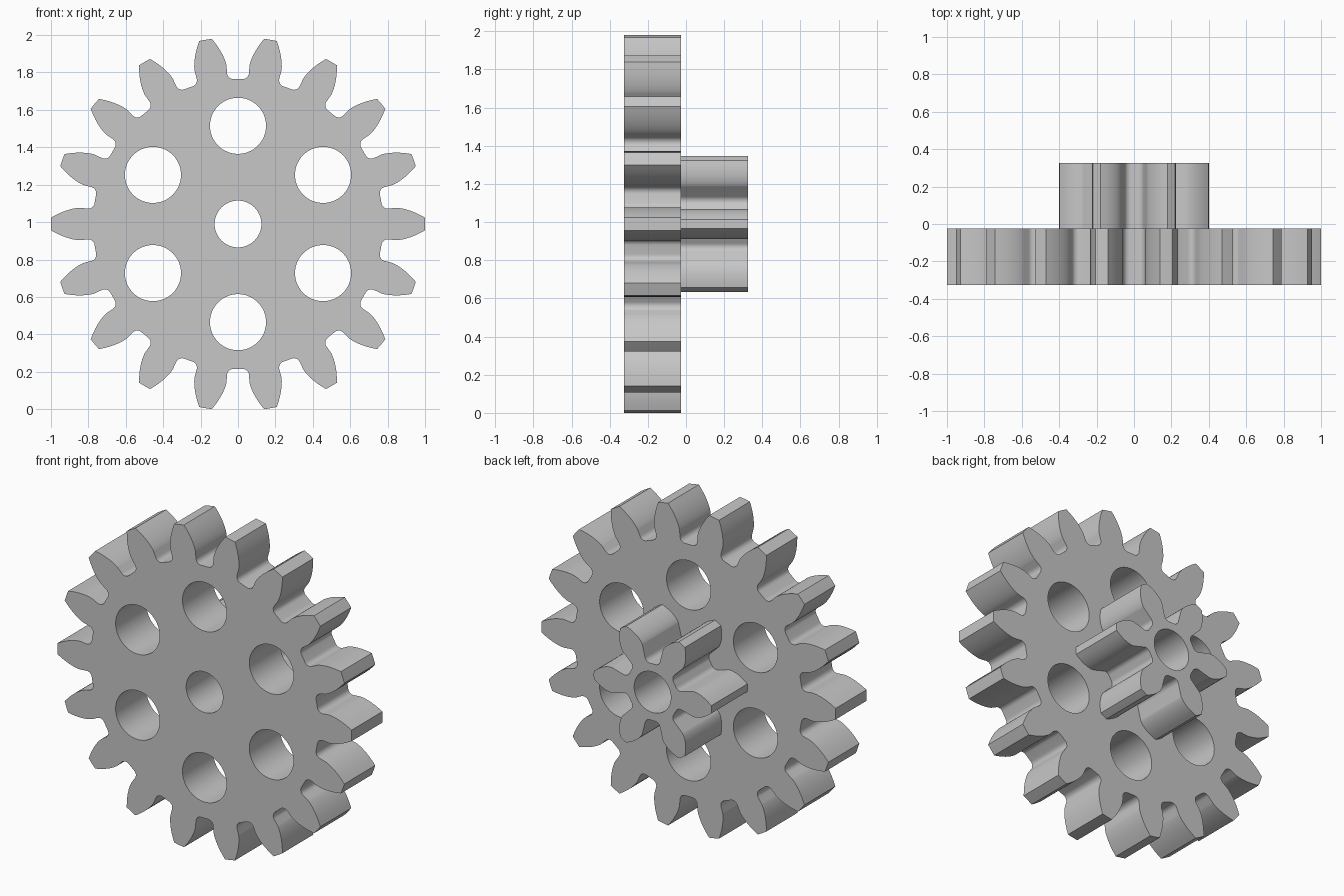
import bpy
import bmesh
import math

cube = bpy.data.objects.get("Cube")
if cube:
    bpy.data.objects.remove(cube, do_unlink=True)

MODULE = 0.1
PRESSURE = math.radians(20)
FILLET = 0.034
BORE = 0.125
CENTRE_Z = 0.99

grey = bpy.data.materials.new("plain grey")
grey.use_nodes = True
COLOUR = (0.57, 0.57, 0.57, 1)
grey.diffuse_color = COLOUR
grey.node_tree.nodes["Principled BSDF"].inputs["Base Color"].default_value = COLOUR


def polar(r, a):
    return r * math.cos(a), r * math.sin(a)


def half_tooth(teeth):
    """Upper flank of a tooth pointing along +x, from tip to root, as polar pairs."""
    pitch = MODULE * teeth / 2
    tip, root = pitch + MODULE, pitch - 1.25 * MODULE
    base = pitch * math.cos(PRESSURE)
    base_angle = math.pi / (2 * teeth) + math.tan(PRESSURE) - PRESSURE
    flank = []
    # involute flank
    roll_max = math.sqrt((tip / base) ** 2 - 1)
    for i in range(10, -1, -1):
        roll = roll_max * i / 10
        r = base * math.sqrt(1 + roll * roll)
        flank.append((r, base_angle - (roll - math.atan(roll))))
    # rounded root corner, tangent to the radial flank and the root circle
    cr = root + FILLET
    turn = math.asin(FILLET / cr)
    cx, cy = polar(cr, base_angle + turn)
    start, end = base_angle - math.pi / 2, base_angle + turn - math.pi
    for i in range(9):
        a = start + (end - start) * i / 8
        x, y = cx + FILLET * math.cos(a), cy + FILLET * math.sin(a)
        flank.append((math.hypot(x, y), math.atan2(y, x)))
    return tip, flank


def gear_outline(teeth):
    tip, flank = half_tooth(teeth)
    tooth = [(r, -a) for r, a in reversed(flank)] + [(tip, 0)] + flank
    return [polar(r, a + math.tau * k / teeth) for k in range(teeth) for r, a in tooth]


def circle(cx, cy, radius, sides=64):
    ring = [polar(radius, math.tau * i / sides) for i in range(sides)]
    return [(cx + x, cy + y) for x, y in ring]


def plate(name, loops, y0, y1):
    """Fill the outline minus its holes and extrude it from y0 to y1."""
    bm = bmesh.new()
    edges = []
    for loop in loops:
        vs = [bm.verts.new((x, y0, z + CENTRE_Z)) for x, z in loop]
        edges += [bm.edges.new((vs[i - 1], vs[i])) for i in range(len(vs))]
    bmesh.ops.triangle_fill(bm, edges=edges, use_beauty=True, normal=(0, -1, 0))
    grown = bmesh.ops.extrude_face_region(bm, geom=bm.faces[:])["geom"]
    moved = [v for v in grown if isinstance(v, bmesh.types.BMVert)]
    bmesh.ops.translate(bm, verts=moved, vec=(0, y1 - y0, 0))
    bmesh.ops.recalc_face_normals(bm, faces=bm.faces[:])
    mesh = bpy.data.meshes.new(name)
    bm.to_mesh(mesh)
    bm.free()
    mesh.materials.append(grey)
    obj = bpy.data.objects.new(name, mesh)
    bpy.context.collection.objects.link(obj)
    bpy.ops.object.select_all(action="DESELECT")
    obj.select_set(True)
    bpy.context.view_layer.objects.active = obj
    bpy.ops.object.shade_smooth_by_angle(angle=math.radians(30))
    return obj


# large gear wheel with a bore and a ring of lightening holes
bore = circle(0, 0, BORE)
holes = [circle(*polar(0.525, math.radians(30 + 60 * k)), 0.15) for k in range(6)]
plate("gear_wheel", [gear_outline(18), bore] + holes, -0.325, -0.025)

# small pinion on the back
plate("pinion", [gear_outline(6), bore], -0.025, 0.325)
